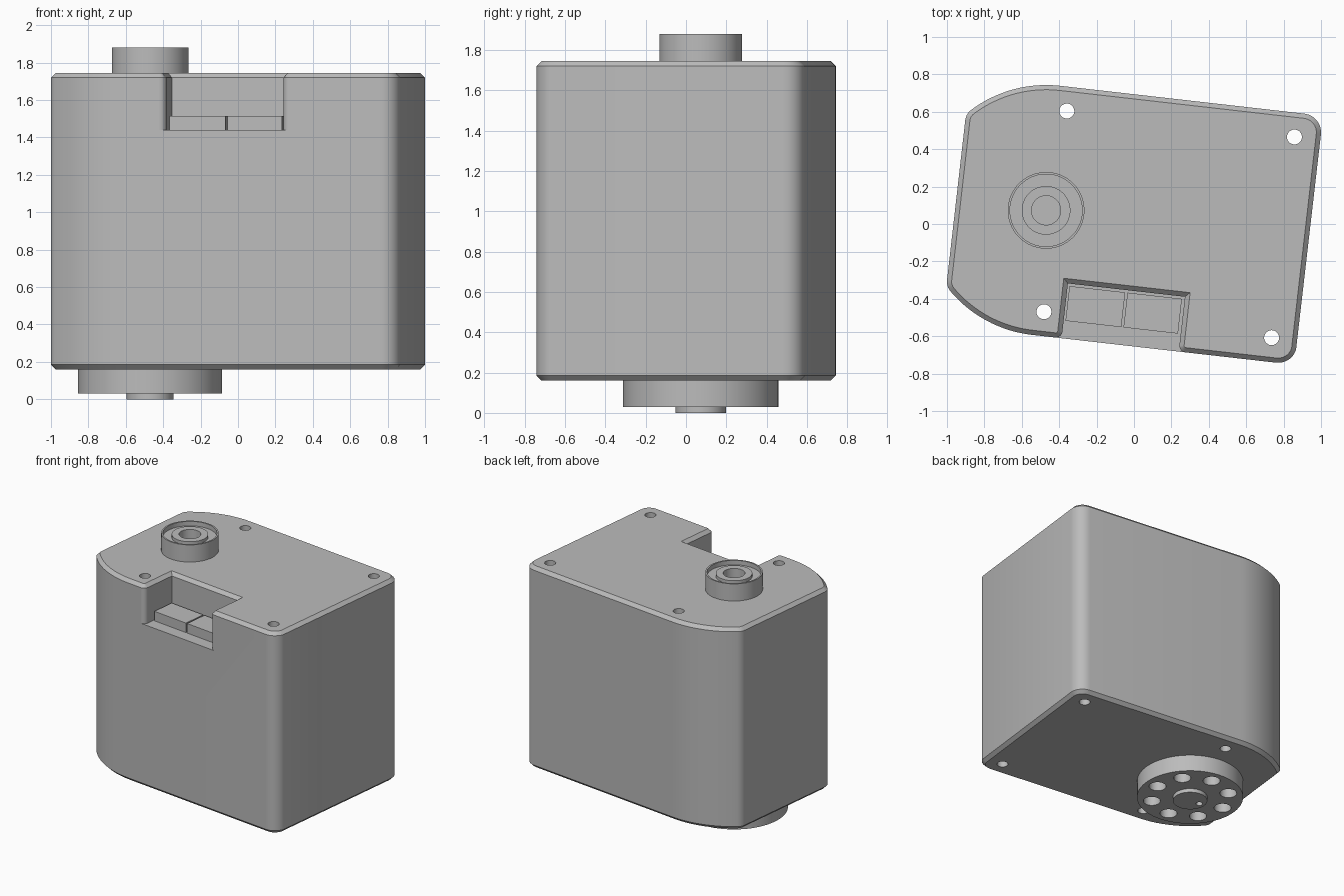
import bpy, bmesh, math
from mathutils import Matrix

cube = bpy.data.objects.get("Cube")
if cube:
    bpy.data.objects.remove(cube, do_unlink=True)

grey = bpy.data.materials.new("light grey")
grey.use_nodes = True
COLOUR = (0.5, 0.5, 0.5, 1)
grey.diffuse_color = COLOUR
grey.node_tree.nodes["Principled BSDF"].inputs["Base Color"].default_value = COLOUR

# Everything is laid out around the shaft axis, then turned and moved into place
PLACE = Matrix.Translation((-0.47, 0.073, 0)) @ Matrix.Rotation(math.radians(-6.5), 4, 'Z')
BOTTOM, TOP, CHAMFER = 0.16, 1.745, 0.025
FLOOR = 1.44


def make(name, bm):
    bmesh.ops.recalc_face_normals(bm, faces=bm.faces)
    bm.transform(PLACE)
    mesh = bpy.data.meshes.new(name)
    bm.to_mesh(mesh)
    bm.free()
    mesh.materials.append(grey)
    ob = bpy.data.objects.new(name, mesh)
    bpy.context.collection.objects.link(ob)
    return ob


def select(ob):
    bpy.ops.object.select_all(action='DESELECT')
    ob.select_set(True)
    bpy.context.view_layer.objects.active = ob


def arc(cx, cy, r, a0, a1, n):
    angles = [math.radians(a0 + (a1 - a0) * i / n) for i in range(n + 1)]
    return [(cx + r * math.cos(a), cy + r * math.sin(a)) for a in angles]


def add_loft(bm, levels):
    """Solid through a stack of (outline, z) levels with equal point counts."""
    rings = [[bm.verts.new((x, y, z)) for x, y in pts] for pts, z in levels]
    n = len(rings[0])
    for a, b in zip(rings, rings[1:]):
        for i in range(n):
            j = (i + 1) % n
            bm.faces.new((a[i], a[j], b[j], b[i]))
    bm.faces.new(rings[0][::-1])
    bm.faces.new(rings[-1])


def add_hole(bm, x, y, r, z0, z1):
    ring = arc(x, y, r, 0, 360, 32)[:-1]
    add_loft(bm, [(ring, z0), (ring, z1)])


def cut(ob, bm):
    cutter = make("cutter", bm)
    cutter.hide_render = True
    mod = ob.modifiers.new("cut", 'BOOLEAN')
    mod.operation, mod.solver, mod.object = 'DIFFERENCE', 'EXACT', cutter
    select(ob)
    bpy.ops.object.modifier_apply(modifier=mod.name)
    bpy.data.objects.remove(cutter, do_unlink=True)


def smooth(ob):
    select(ob)
    bpy.ops.object.shade_smooth_by_angle(angle=math.radians(30))


def lathe(name, profile, steps=72):
    bm = bmesh.new()
    verts = [bm.verts.new((r, 0, z)) for r, z in profile]
    edges = [bm.edges.new(p) for p in zip(verts, verts[1:])]
    bmesh.ops.spin(bm, geom=verts + edges, cent=(0, 0, 0), axis=(0, 0, 1),
                   angle=2 * math.pi, steps=steps, use_duplicate=False)
    bmesh.ops.remove_doubles(bm, verts=bm.verts, dist=1e-5)
    return make(name, bm)


def body_outline(d):
    """Case outline, inset by d: rounded right corners, large arc on the left."""
    t = math.degrees(math.atan2(0.43, -0.404))
    half = (arc(1.314, 0.57, 0.10 - d, 0, 90, 8)
            + arc(0, 0, 0.67 - d, 90, t, 16)
            + arc(-0.404, 0.43, 0.08 - d, t, 180, 6)[1:])
    return half + [(x, -y) for x, y in reversed(half[1:])]


def notch_outline(d):
    """Connector notch, widened by d, with rounded front corners."""
    r = 0.035
    left = arc(0.16 - r, -0.67 + r, r - d, 0, -90, 6)
    right = [(0.95 - x, y) for x, y in reversed(left)]
    return ([(0.16 - d, -0.375 + d)] + left + [(0.125, -0.8), (0.825, -0.8)]
            + right + [(0.79 + d, -0.375 + d)])


# Case with chamfered top and bottom rims
bm = bmesh.new()
add_loft(bm, [(body_outline(CHAMFER), BOTTOM), (body_outline(0), BOTTOM + CHAMFER),
              (body_outline(0), TOP - CHAMFER), (body_outline(CHAMFER), TOP)])
case = make("case", bm)

# Connector notch and four through holes
bm = bmesh.new()
add_loft(bm, [(notch_outline(0), FLOOR), (notch_outline(0), TOP - CHAMFER),
              (notch_outline(CHAMFER), TOP), (notch_outline(CHAMFER), TOP + 0.1)])
for x in (0.05, 1.275):
    for y in (-0.54, 0.54):
        add_hole(bm, x, y, 0.04, 0.05, 1.9)
cut(case, bm)
smooth(case)

# Connector blocks in the notch
for name, x0, x1 in (("connector_right", 0.17, 0.470), ("connector_left", 0.482, 0.775)):
    bm = bmesh.new()
    box = [(x0, -0.575), (x1, -0.575), (x1, -0.388), (x0, -0.388)]
    add_loft(bm, [(box, FLOOR - 0.005), (box, 1.515)])
    make(name, bm)

# Top bearing boss: rim, groove, inner ring and blind bore
boss = lathe("bearing_boss", [(0.205, TOP - 0.01), (0.205, 1.88), (0.193, 1.88), (0.193, 1.845),
                              (0.13, 1.845), (0.13, 1.87), (0.078, 1.87), (0.078, 1.765), (0, 1.765)])
smooth(boss)

# Output disc under the case, with hub, eight holes and a pin hole
disc = lathe("output_disc", [(0, 0), (0.125, 0), (0.125, 0.03), (0.385, 0.03),
                             (0.385, BOTTOM + 0.005), (0, BOTTOM + 0.005)])
bm = bmesh.new()
for i in range(8):
    a = i * math.pi / 4
    add_hole(bm, 0.283 * math.cos(a), 0.283 * math.sin(a), 0.062, -0.05, 0.15)
add_hole(bm, -0.08, 0, 0.024, -0.05, 0.06)
cut(disc, bm)
smooth(disc)
